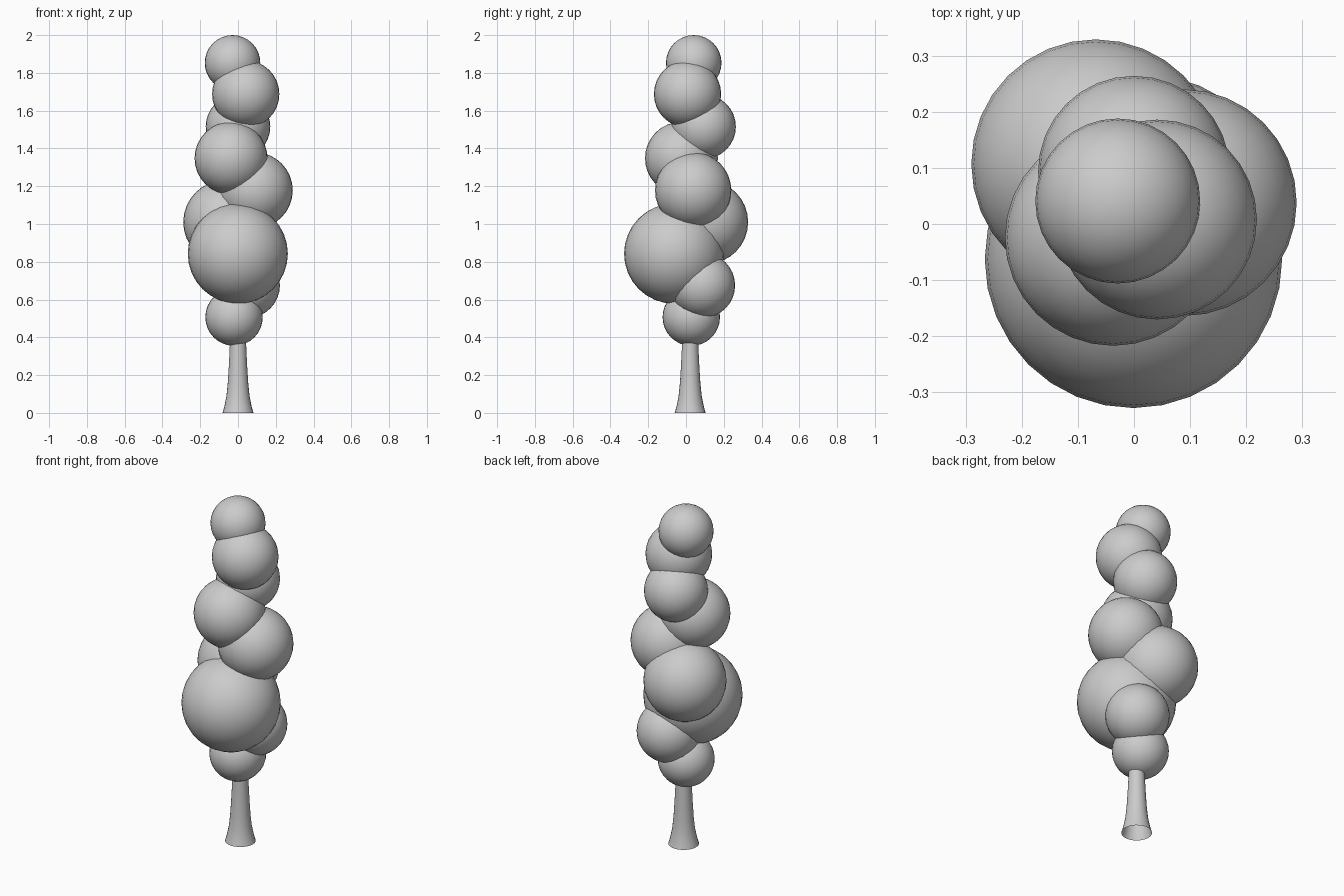
import bpy
import bmesh
import math

if "Cube" in bpy.data.objects:
    bpy.data.objects.remove(bpy.data.objects["Cube"])

# Foliage clumps, bottom to top: x, y, z, radius
CLUMPS = [
    (-0.021, 0.028, 0.507, 0.152),
    (0.050, 0.088, 0.675, 0.172),
    (-0.001, -0.063, 0.843, 0.265),
    (-0.068, 0.107, 1.010, 0.222),
    (0.088, 0.038, 1.178, 0.202),
    (-0.037, -0.024, 1.348, 0.193),
    (0.000, 0.093, 1.515, 0.171),
    (0.041, 0.008, 1.688, 0.178),
    (-0.029, 0.041, 1.853, 0.147),
]

# Trunk profile: radius, height
TRUNK = [(0.082, 0.0), (0.072, 0.035), (0.061, 0.09), (0.054, 0.16),
         (0.049, 0.24), (0.044, 0.34), (0.041, 0.44)]


def shade_smooth(mesh):
    for poly in mesh.polygons:
        poly.use_smooth = True


def foliage_clump(index, x, y, z, radius):
    bpy.ops.mesh.primitive_uv_sphere_add(segments=32, ring_count=16,
                                         radius=radius, location=(x, y, z))
    obj = bpy.context.object
    obj.name = f"foliage_clump_{index}"
    shade_smooth(obj.data)


def trunk(profile, centre, sides=24):
    bm = bmesh.new()
    rings = []
    for r, z in profile:
        rings.append([bm.verts.new((r * math.cos(2 * math.pi * i / sides),
                                    r * math.sin(2 * math.pi * i / sides), z))
                      for i in range(sides)])
    for low, high in zip(rings, rings[1:]):
        for i in range(sides):
            j = (i + 1) % sides
            bm.faces.new((low[i], low[j], high[j], high[i]))
    mesh = bpy.data.meshes.new("trunk")
    bm.to_mesh(mesh)
    bm.free()
    shade_smooth(mesh)
    obj = bpy.data.objects.new("trunk", mesh)
    obj.location = centre
    bpy.context.collection.objects.link(obj)


# Flared trunk, open at the base
trunk(TRUNK, (0.0, 0.022, 0.0))

# Stacked foliage
for n, clump in enumerate(CLUMPS, 1):
    foliage_clump(n, *clump)
